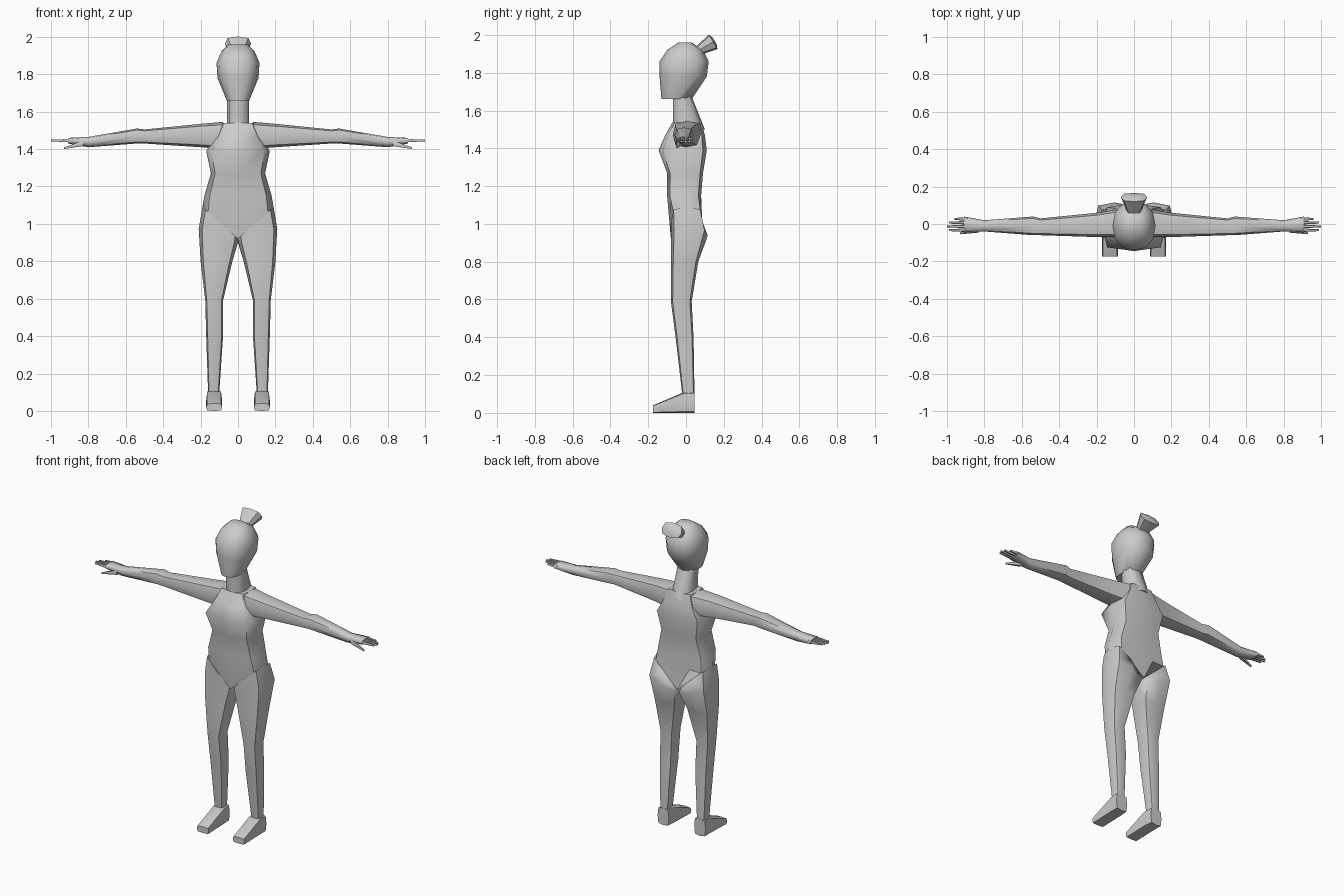
import bpy, bmesh, math
from mathutils import Matrix, Vector

if "Cube" in bpy.data.objects:
    bpy.data.objects.remove(bpy.data.objects["Cube"])

X_AXIS, Y_AXIS, Z_AXIS = range(3)

grey = bpy.data.materials.new("plain grey")
grey.use_nodes = True
colour = (.6, .6, .6, 1)
grey.diffuse_color = colour
grey.node_tree.nodes["Principled BSDF"].inputs["Base Color"].default_value = colour


def section(at, left=None, right=None, front=None, back=None, bottom=None, top=None):
    """A cross-section at a position along an axis, bounded in the other two."""
    spans = [(left, right), (front, back), (bottom, top)]
    return at, [(low, high) for low, high in spans if low is not None]


def body_section(at, half, front, back):
    """A cross-section of the trunk or head, symmetrical about the middle."""
    return section(at, left=-half, right=half, front=front, back=back)


def rounded(low, high, wave, power):
    """One coordinate of a point on a rounded box."""
    middle, half = (low + high) / 2, (high - low) / 2
    return middle + half * math.copysign(abs(wave) ** power, wave)


def loft(name, axis, sections, power, sides=8, mirror=False, sharp=60, shape=None):
    """Skin the sections, close both ends, and optionally bend every point."""
    bm = bmesh.new()
    across, along = [i for i in range(3) if i != axis]
    loops = []
    for position, (first_span, second_span) in sections:
        loop = []
        for k in range(sides):
            turn = math.tau * k / sides
            point = Vector()
            point[axis] = position
            point[across] = rounded(*first_span, math.cos(turn), power)
            point[along] = rounded(*second_span, math.sin(turn), power)
            loop.append(bm.verts.new(shape(point) if shape else point))
        loops.append(loop)
    for lower, upper in zip(loops, loops[1:]):
        for k in range(sides):
            following = (k + 1) % sides
            bm.faces.new((lower[k], lower[following], upper[following], upper[k]))
    bm.faces.new(loops[0])
    bm.faces.new(loops[-1])
    bmesh.ops.recalc_face_normals(bm, faces=bm.faces)
    mesh = bpy.data.meshes.new(name)
    bm.to_mesh(mesh)
    bm.free()
    mesh.materials.append(grey)
    obj = bpy.data.objects.new(name, mesh)
    bpy.context.collection.objects.link(obj)
    bpy.ops.object.select_all(action="DESELECT")
    obj.select_set(True)
    bpy.context.view_layer.objects.active = obj
    bpy.ops.object.shade_smooth_by_angle(angle=math.radians(sharp))
    if mirror:
        obj.modifiers.new("other side", "MIRROR")


# Torso: the lowest section is bent into a V between the thighs
def bend_pelvis(point):
    if point.z < 1:
        point.z += .9 * abs(point.x)
    return point


loft("torso", Z_AXIS, [
    body_section(at=.92, half=.19, front=-.08, back=.09),
    body_section(at=1.15, half=.18, front=-.1, back=.08),
    body_section(at=1.27, half=.145, front=-.1, back=.09),
    body_section(at=1.39, half=.17, front=-.145, back=.11),
    body_section(at=1.47, half=.12, front=-.11, back=.1),
    body_section(at=1.54, half=.09, front=-.07, back=.08),
], power=.5, shape=bend_pelvis)

# Neck and head
loft("neck", Z_AXIS, [
    body_section(at=1.5, half=.06, front=-.07, back=.1),
    body_section(at=1.7, half=.06, front=-.07, back=.02),
], power=.7)
loft("head", Z_AXIS, [
    body_section(at=1.66, half=.06, front=-.13, back=.03),
    body_section(at=1.78, half=.11, front=-.14, back=.11),
    body_section(at=1.86, half=.115, front=-.14, back=.12),
    body_section(at=1.92, half=.09, front=-.1, back=.09),
    body_section(at=1.96, half=.05, front=-.04, back=.03),
], power=.85, sides=12)

# Hair bun: flares out and tilts backwards
bun_place = Matrix.Translation((0, .066, 1.917)) @ Matrix.Rotation(math.radians(-59), 4, "X")
loft("hair_bun", Z_AXIS, [
    body_section(at=-.02, half=.03, front=-.02, back=.02),
    body_section(at=.09, half=.07, front=-.045, back=.045),
    body_section(at=.1, half=.03, front=-.02, back=.02),
], power=.7, sharp=40, shape=lambda point: bun_place @ point)


# Legs: the upper sections tilt up towards the hip
def tilt_hip(point):
    if point.z > .91:
        point.z += .9 * point.x
    elif point.z > .85:
        point.z += .35 * point.x
    return point


loft("leg", Z_AXIS, [
    section(at=.1, left=.1, right=.16, front=-.02, back=.045),
    section(at=.4, left=.08, right=.17, front=-.055, back=.04),
    section(at=.59, left=.08, right=.175, front=-.08, back=.03),
    section(at=.8, left=.03, right=.2, front=-.08, back=.065),
    section(at=.9, left=0, right=.21, front=-.08, back=.115),
    section(at=.92, left=0, right=.19, front=-.08, back=.09),
], power=.55, mirror=True, shape=tilt_hip)

# Feet: toe to heel
loft("foot", Y_AXIS, [
    section(at=-.175, left=.085, right=.17, bottom=0, top=.04),
    section(at=-.01, left=.085, right=.17, bottom=0, top=.11),
    section(at=.045, left=.09, right=.17, bottom=0, top=.11),
], power=.4, mirror=True, sharp=45)

# Arms: shoulder to palm
loft("arm", X_AXIS, [
    section(at=.08, front=-.07, back=.08, bottom=1.4, top=1.545),
    section(at=.2, front=-.07, back=.06, bottom=1.41, top=1.535),
    section(at=.5, front=-.06, back=.03, bottom=1.43, top=1.505),
    section(at=.54, front=-.06, back=.04, bottom=1.43, top=1.51),
    section(at=.8, front=-.04, back=.02, bottom=1.41, top=1.465),
    section(at=.91, front=-.045, back=.04, bottom=1.43, top=1.46),
], power=.65, mirror=True)


# Fingers and thumb: tapered from root to tip
def digit(name, root, tip, thick, thin):
    loft(name, X_AXIS, [
        section(at=end.x, front=end.y - size, back=end.y + size,
                bottom=end.z - size, top=end.z + size)
        for end, size in ((root, thick), (tip, thin))
    ], power=.7, sides=6, mirror=True)


names = ("index_finger", "middle_finger", "ring_finger", "little_finger")
for place, name in enumerate(names):
    y = .02 * place - .033
    reach = 1 - .01 * (place - 1) ** 2
    digit(name, Vector((.89, y, 1.445)), Vector((reach, y, 1.446)), thick=.01, thin=.005)
digit("thumb", Vector((.83, -.03, 1.43)), Vector((.93, -.05, 1.405)), thick=.016, thin=.005)
